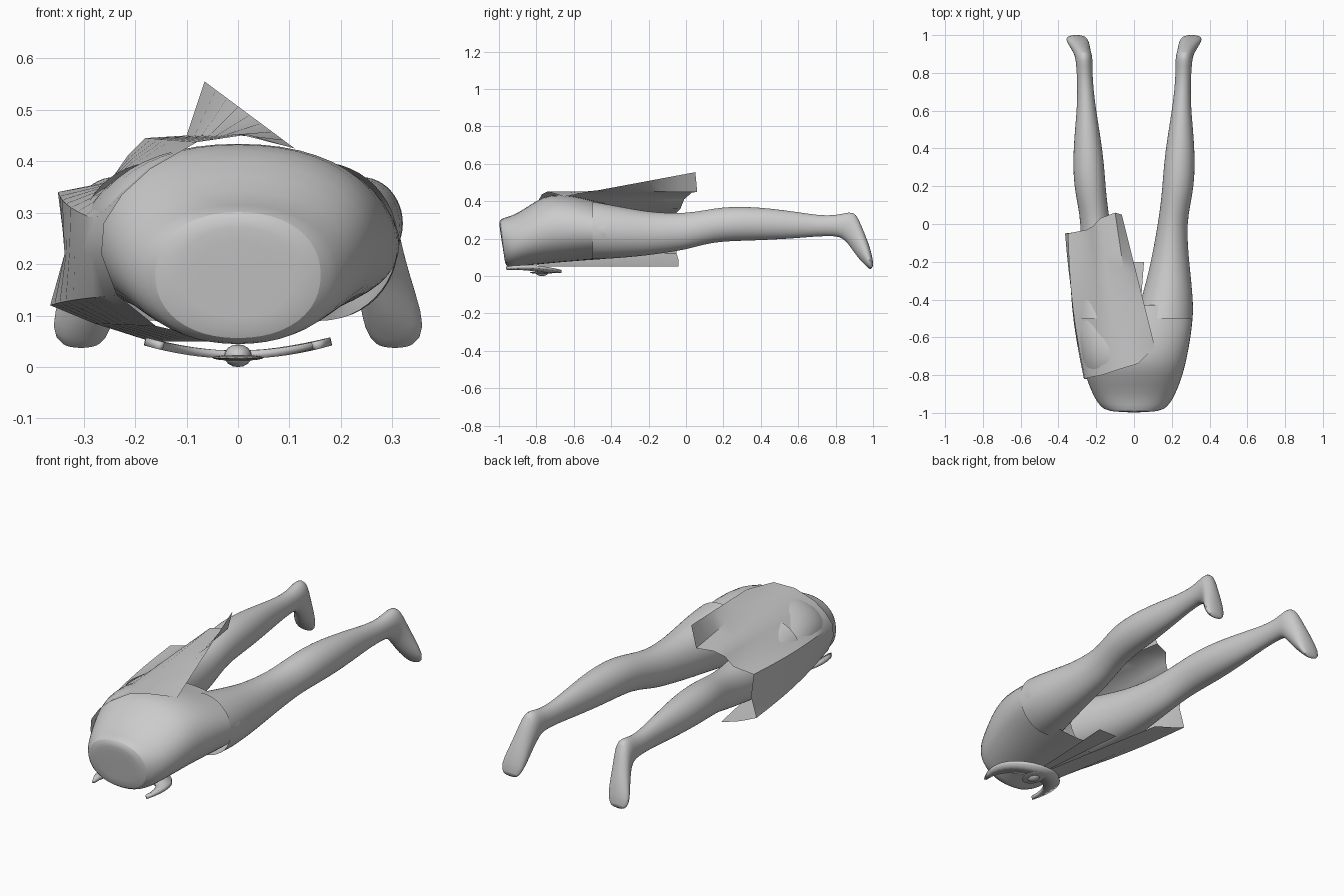
import bpy, bmesh, math
from mathutils import Vector

if "Cube" in bpy.data.objects:
    bpy.data.objects.remove(bpy.data.objects["Cube"])


def make(name, verts, faces, subsurf=0, thick=0):
    me = bpy.data.meshes.new(name)
    me.from_pydata([tuple(v) for v in verts], [], faces)
    bm = bmesh.new()
    bm.from_mesh(me)
    bmesh.ops.recalc_face_normals(bm, faces=bm.faces)
    bm.to_mesh(me)
    bm.free()
    ob = bpy.data.objects.new(name, me)
    bpy.context.collection.objects.link(ob)
    if thick:
        ob.modifiers.new("thickness", 'SOLIDIFY').thickness = thick
    if subsurf:
        ob.modifiers.new("smooth", 'SUBSURF').levels = subsurf
        ob.modifiers["smooth"].render_levels = subsurf
    bpy.ops.object.select_all(action='DESELECT')
    ob.select_set(True)
    bpy.context.view_layer.objects.active = ob
    bpy.ops.object.shade_smooth_by_angle(angle=math.radians(40))
    return ob


def loft(name, rings, cap_start, cap_end, power=1.0, n=24):
    """Ring: x_in, x_out, back point (y, z), front point (y, z)."""
    verts, faces = [], []
    for x0, x1, (ya, za), (yb, zb) in rings:
        for i in range(n):
            a = math.tau * i / n
            c, s = math.cos(a), math.sin(a)
            c = math.copysign(abs(c) ** power, c)
            s = math.copysign(abs(s) ** power, s)
            k = (1 + s) / 2
            verts.append(((x0 + x1) / 2 + (x1 - x0) / 2 * c,
                          yb + (ya - yb) * k, zb + (za - zb) * k))
    for r in range(len(rings) - 1):
        for i in range(n):
            j = (i + 1) % n
            faces.append((r * n + i, r * n + j, (r + 1) * n + j, (r + 1) * n + i))
    for use, r in ((cap_start, 0), (cap_end, len(rings) - 1)):
        if use:
            verts.append(sum((Vector(v) for v in verts[r * n:r * n + n]), Vector()) / n)
            c = len(verts) - 1
            faces += [(r * n + i, r * n + (i + 1) % n, c) for i in range(n)]
    return make(name, verts, faces, subsurf=1)


# Pelvis: closed at the waist, open at the hem  (y, half width, z low, z high)
pelvis = [(-1.0, .12, .09, .28), (-.995, .165, .05, .305), (-.96, .195, .04, .315),
          (-.9, .222, .05, .335), (-.8, .26, .06, .405), (-.72, .28, .067, .442),
          (-.6, .303, .078, .432), (-.5, .314, .085, .405), (-.43, .317, .09, .39)]
loft("pelvis", [(-w, w, (y, zh), (y + (.03 if y < -.95 else 0), zl))
                for y, w, zl, zh in pelvis], True, False, power=.92)

# Legs: straight rings down to the ankle, then tilted rings for the foot
leg = [(-.5, .005, .312, .088, .4), (-.42, .03, .315, .09, .385), (-.3, .065, .304, .1, .362),
       (-.2, .088, .293, .11, .345), (-.1, .108, .285, .125, .337), (0, .125, .282, .14, .337),
       (.1, .14, .298, .17, .352), (.2, .15, .318, .185, .37), (.32, .158, .323, .188, .372),
       (.45, .175, .318, .193, .362), (.6, .2, .303, .202, .342), (.7, .213, .3, .212, .326),
       (.8, .22, .303, .214, .322)]
rings = [(a, b, (y, zh), (y, zl)) for y, a, b, zl, zh in leg]
rings += [(.22, .308, (.875, .345), (.835, .203)), (.22, .312, (.91, .335), (.865, .175)),
          (.23, .325, (.94, .265), (.895, .13)), (.235, .347, (.975, .18), (.93, .085)),
          (.245, .365, (.997, .105), (.965, .05)), (.265, .345, (1.002, .055), (.985, .033))]
for side, name in ((1, "leg_right"), (-1, "leg_left")):
    loft(name, [(side * a, side * b, p, q) for a, b, p, q in rings], False, True)

# Draped cloth: sheet between a waist line and a hem line, bulging outward
waist = [(.11, -.65, .425), (.02, -.74, .452), (-.08, -.77, .437), (-.17, -.8, .385),
         (-.225, -.81, .335), (-.26, -.82, .28), (-.265, -.82, .22), (-.235, -.82, .14),
         (-.16, -.82, .08), (-.03, -.78, .05)]
hem = [(-.065, .05, .555), (-.1, .06, .45), (-.18, .03, .445), (-.215, -.01, .41),
       (-.25, -.03, .36), (-.35, -.05, .34), (-.335, -.05, .22), (-.365, -.05, .12),
       (-.28, -.04, .085), (-.17, -.04, .05)]
bulge = [0, 0, 0, .005, .02, .02, .028, .02, .01, 0]
steps, m = 8, len(waist)
verts = []
for k in range(steps + 1):
    t = k / steps
    for w, h, b in zip(waist, hem, bulge):
        p = Vector(w).lerp(Vector(h), t)
        p.x -= b * math.sin(math.pi * t)
        verts.append(p)
grid = lambda rows, cols: [(r * cols + c, r * cols + c + 1, (r + 1) * cols + c + 1, (r + 1) * cols + c)
                           for r in range(rows - 1) for c in range(cols - 1)]
make("draped_skirt", verts, grid(steps + 1, m))

# Crescent buckle, horns toward the waist
verts, n = [], 20
for i in range(n + 1):
    u = 2 * i / n - 1
    a = math.radians(90 + 122 * u)
    wide = .012 + .085 * (1 - u * u)
    for r in (.18, .18 - wide):
        x = r * math.cos(a)
        verts.append((x, -.86 + 1.08 * r * math.sin(a), .032 + .8 * x * x))
make("crescent_buckle", verts, grid(n + 1, 2), thick=.016)

# Round stud on the buckle, with a thin setting
for name, loc, r, scale in (("buckle_stud", (0, -.77, .022), .027, (1, 1.4, .82)),
                            ("stud_setting", (0, -.77, .018), .05, (1, 1.3, .12))):
    bpy.ops.mesh.primitive_uv_sphere_add(segments=16, ring_count=8, radius=r, location=loc)
    ob = bpy.context.object
    ob.name, ob.scale = name, scale
    bpy.ops.object.shade_smooth_by_angle()

# Hanging front strip, widening toward its end
verts = [(s * w, y, z) for y, w, z in ((-.74, .015, .032), (-.5, .03, .027), (-.2, .053, .021))
         for s in (-1, 1)]
make("front_strip", verts, grid(3, 2))
